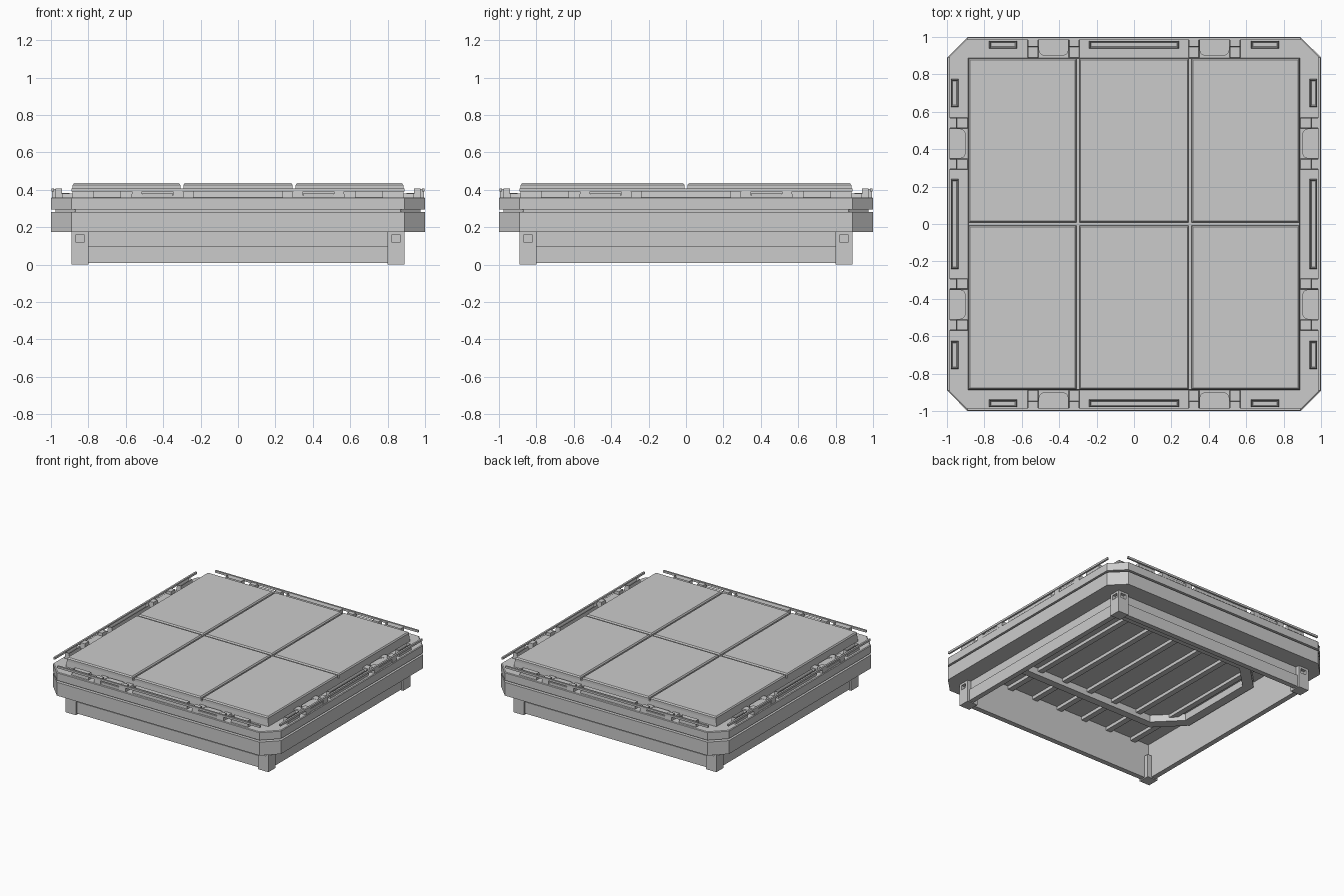
import bpy, bmesh, math
from mathutils import Matrix, Vector

if "Cube" in bpy.data.objects:
    bpy.data.objects.remove(bpy.data.objects["Cube"])


def make(name, bm):
    bmesh.ops.recalc_face_normals(bm, faces=bm.faces[:])
    me = bpy.data.meshes.new(name)
    bm.to_mesh(me)
    bm.free()
    ob = bpy.data.objects.new(name, me)
    bpy.context.collection.objects.link(ob)
    return ob


def add_box(bm, x0, x1, y0, y1, z0, z1, taper=0.0):
    """Box whose top is inset by taper; returns its top face."""
    lo = [(x0, y0), (x1, y0), (x1, y1), (x0, y1)]
    t = taper
    hi = [(x0 + t, y0 + t), (x1 - t, y0 + t), (x1 - t, y1 - t), (x0 + t, y1 - t)]
    return add_prism(bm, lo, z0, z1, hi)


def add_prism(bm, pts, z0, z1, top=None):
    a = [bm.verts.new((x, y, z0)) for x, y in pts]
    b = [bm.verts.new((x, y, z1)) for x, y in (top or pts)]
    n = len(a)
    bm.faces.new(a[::-1])
    for i in range(n):
        bm.faces.new((a[i], a[(i + 1) % n], b[(i + 1) % n], b[i]))
    return bm.faces.new(b)


def octagon(hx, hy, c):
    return [(hx - c, -hy), (hx, -hy + c), (hx, hy - c), (hx - c, hy),
            (-hx + c, hy), (-hx, hy - c), (-hx, -hy + c), (-hx + c, -hy)]


def ring(name, loops):
    """Closed ring swept through (octagon, z) profile loops."""
    bm = bmesh.new()
    vs = [[bm.verts.new((x, y, z)) for x, y in pts] for pts, z in loops]
    for k in range(len(vs)):
        a, b = vs[k], vs[(k + 1) % len(vs)]
        for i in range(8):
            j = (i + 1) % 8
            bm.faces.new((a[i], a[j], b[j], b[i]))
    return make(name, bm)


def four_sides(name, build):
    """Build a part on the front side and repeat it on all four sides."""
    bm = bmesh.new()
    for k in range(4):
        old = set(bm.verts)
        build(bm)
        bmesh.ops.rotate(bm, verts=[v for v in bm.verts if v not in old],
                         cent=(0, 0, 0), matrix=Matrix.Rotation(k * math.pi / 2, 3, 'Z'))
    return make(name, bm)


# Chamfered outer rim: two bands with a groove between them
big, cut = octagon(1, 1, .11), octagon(.975, .975, .105)
inner = octagon(.86, .86, .02)
ring("outer_rim", [(inner, .174), (big, .174), (big, .28), (cut, .28), (cut, .295),
                   (big, .295), (big, .355), (octagon(.995, .995, .11), .36), (inner, .36)])

# Deck plate and the six floor panels
bm = bmesh.new()
add_box(bm, -.87, .87, -.87, .87, .29, .35)
add_box(bm, -.89, .89, -.89, .89, .345, .405, .006)
make("deck_plate", bm)
bm = bmesh.new()
for x0, x1 in ((-.884, -.308), (-.292, .292), (.308, .884)):
    for y0, y1 in ((-.884, -.008), (.008, .884)):
        add_box(bm, x0, x1, y0, y1, .40, .425)
        add_box(bm, x0, x1, y0, y1, .425, .435, .007)
make("floor_panels", bm)


# Recessed skirt walls with a thicker beam along the bottom
def skirt(bm):
    add_box(bm, -.84, .84, -.86, -.835, .09, .30)
    add_box(bm, -.80, .80, -.875, -.835, .008, .10)


four_sides("skirt_walls", skirt)

# Corner feet with small sockets on both outward faces
feet = four_sides("corner_feet", lambda b: add_box(b, .80, .89, -.89, -.80, 0, .185))


def socket(bm):
    for s in (-1, 1):
        xs = sorted((s * .822, s * .868))
        add_box(bm, xs[0], xs[1], -.92, -.865, .122, .158)


cutter = four_sides("socket_cutter", socket)
cutter.hide_render = True
cutter.hide_viewport = True
mod = feet.modifiers.new("sockets", 'BOOLEAN')
mod.object = cutter
mod.solver = 'EXACT'


# Thin raised rail along each rim edge, carried by the latch blocks
four_sides("edge_rails", lambda b: add_box(b, -.89, .89, -.998, -.984, .392, .408))


# Tapered handles with a recessed slot on top
def handles(bm):
    for c, w in ((-.70, .075), (0, .24), (.70, .075)):
        top = add_box(bm, c - w, c + w, -.98, -.938, .355, .408, .004)
        bm.normal_update()
        bmesh.ops.inset_region(bm, faces=[top], thickness=.009, depth=0)
        bmesh.ops.translate(bm, verts=top.verts[:], vec=Vector((0, 0, -.02)))


four_sides("rim_handles", handles)


# Latches: two blocks holding a rounded tab
def latches(bm):
    for c in (-.43, .43):
        for s in (-1, 1):
            x = c + s * .11
            add_box(bm, x - .03, x + .03, -.95, -.885, .355, .380, .004)
            add_box(bm, x - .03, x + .03, -.996, -.945, .355, .403, .004)
        r, w = .03, .08
        pts = [(c - w, -.992), (c + w, -.992)]
        for sx, a0 in ((1, 0), (-1, 90)):
            for a in (0, 30, 60, 90):
                t = math.radians(a0 + a)
                # second corner is swept with the x sign already in the angle
                cx = c + sx * (w - r)
                pts.append((cx + r * math.cos(t), -.93 + r * math.sin(t)))
        add_prism(bm, pts, .355, .382)


four_sides("rim_latches", latches)

# Shallow cross ribs under the deck
bm = bmesh.new()
for i in range(7):
    x = -.69 + i * .23
    add_box(bm, x - .022, x + .022, -.84, .84, .265, .295)
make("deck_ribs", bm)

# Chamfered support ring hanging below the ribs
out_s, in_s = octagon(.82, .56, .2), octagon(.75, .50, .18)
ring("support_ring", [(in_s, .235), (out_s, .235), (out_s, .295), (in_s, .295)])
